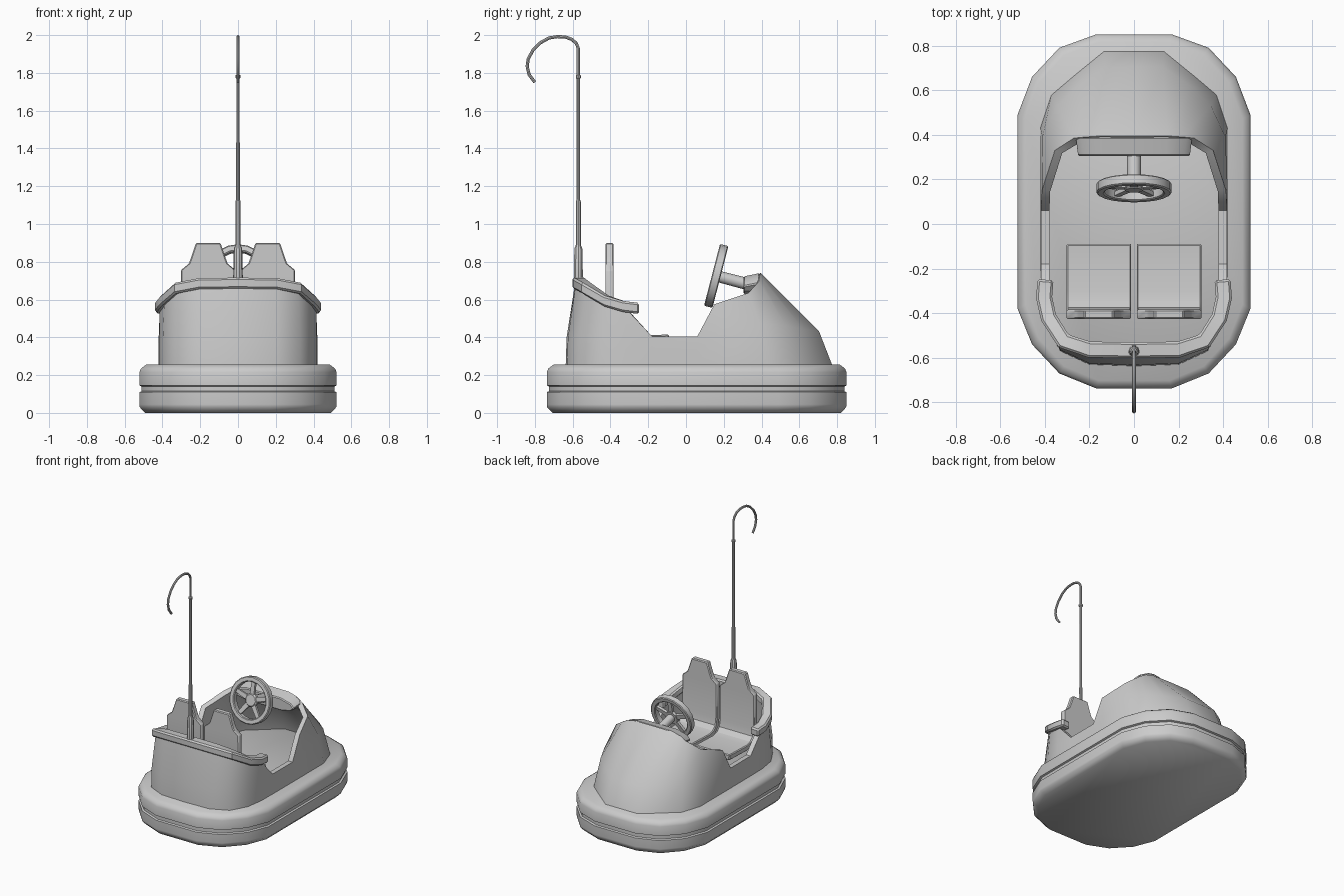
import bpy, bmesh, math
from mathutils import Vector, Matrix

if "Cube" in bpy.data.objects:
    bpy.data.objects.remove(bpy.data.objects["Cube"])


def finish(name, bm, angle=30, bevel=0, solid=0):
    me = bpy.data.meshes.new(name)
    bm.to_mesh(me)
    bm.free()
    ob = bpy.data.objects.new(name, me)
    bpy.context.collection.objects.link(ob)
    if solid:
        m = ob.modifiers.new("thickness", 'SOLIDIFY')
        m.thickness, m.offset = solid, -1
    if bevel:
        m = ob.modifiers.new("bevel", 'BEVEL')
        m.width, m.segments, m.limit_method = bevel, 1, 'ANGLE'
        m.angle_limit = math.radians(40)
    bpy.ops.object.select_all(action='DESELECT')
    bpy.context.view_layer.objects.active = ob
    ob.select_set(True)
    bpy.ops.object.convert(target='MESH')
    bpy.ops.object.shade_smooth_by_angle(angle=math.radians(angle))
    return ob


def loft(name, rings, closed=True, caps=True, fix=True, **kw):
    bm = bmesh.new()
    vs = [[bm.verts.new(p) for p in r] for r in rings]
    n = len(rings[0])
    for a, b in zip(vs, vs[1:]):
        for i in range(n if closed else n - 1):
            j = (i + 1) % n
            bm.faces.new((a[i], a[j], b[j], b[i]))
    if caps:
        bm.faces.new(vs[0][::-1])
        bm.faces.new(vs[-1])
    if fix:
        bmesh.ops.remove_doubles(bm, verts=bm.verts, dist=1e-5)
        bmesh.ops.recalc_face_normals(bm, faces=bm.faces)
    return finish(name, bm, **kw)


def circle(r, z, n=12, c=(0, 0)):
    return [(c[0] + r * math.cos(2 * math.pi * i / n),
             c[1] + r * math.sin(2 * math.pi * i / n), z) for i in range(n)]


def mirror_x(half):
    """Continue a half outline on the other side of x = 0."""
    return half + [(-p[0], *p[1:]) for p in reversed(half) if p[0] > 1e-6]


# Rubber bumper: rounded outline with a groove around the middle
half = [(.17, -.737), (.335, -.67), (.457, -.54), (.522, -.38),
        (.522, .49), (.457, .66), (.335, .79), (.17, .85)]
outline = mirror_x(half)
rings = []
for d, z in [(.03, 0), (.002, .03), (0, .045), (0, .11), (.012, .115), (.012, .14),
             (0, .145), (0, .215), (.008, .235), (.035, .255)]:
    rings.append([(x * (1 - d / .52), .056 + (y - .056) * (1 - d / .794), z)
                  for x, y in outline])
loft("bumper", rings, angle=50)

# Body shell: columns of (base, middle, rim) points from the rear round to the nose
cols = [
    ((0, -.637, .25), (0, -.632, .40), (0, -.59, .67)),
    ((.20, -.63, .25), (.20, -.625, .40), (.20, -.585, .67)),
    ((.33, -.57, .25), (.33, -.565, .40), (.32, -.53, .65)),
    ((.397, -.45, .25), (.397, -.447, .40), (.39, -.43, .59)),
    ((.417, -.32, .25), (.417, -.32, .40), (.415, -.32, .555)),
    ((.419, -.18, .25), (.419, -.18, .34), (.417, -.18, .405)),
    ((.42, .06, .25), (.42, .06, .34), (.417, .06, .405)),
    ((.42, .16, .25), (.42, .16, .40), (.413, .15, .575)),
    ((.42, .43, .25), (.41, .39, .47), (.355, .33, .635)),
    ((.37, .58, .25), (.345, .53, .46), (.27, .385, .695)),
    ((.27, .665, .25), (.25, .62, .445), (.22, .39, .725)),
    ((.135, .775, .25), (.13, .705, .43), (.15, .395, .74)),
    ((0, .775, .25), (0, .705, .43), (0, .395, .742)),
]
rows = []
for k in range(3):
    h = [c[k] for c in cols]
    rows.append(h + [(-x, y, z) for x, y, z in reversed(h[1:-1])])
loft("body_shell", rows, caps=False, fix=False, solid=.038, angle=45)

# Dashboard under the front rim
dash = mirror_x([(.15, .722), (.235, .70), (.265, .67), (.235, .645), (.155, .63)])
back = [(x, .39, z + .018 if z > .66 else z) for x, z in dash]
loft("dashboard", [[(x * .96, .305, z) for x, z in dash], back], bevel=.006)

# Rail around the rear rim
half = [(.397, -.25, .553), (.403, -.33, .563), (.383, -.42, .592),
        (.315, -.525, .66), (.2, -.563, .685), (0, -.566, .687)]
path = [Vector(p) for p in mirror_x(half)]
rings = []
for i, p in enumerate(path):
    t = path[min(i + 1, len(path) - 1)] - path[max(i - 1, 0)]
    side = Vector((-t.y, t.x, 0)).normalized() * .036
    up = Vector((0, 0, .029))
    rings.append([p + side + up, p - side + up, p - side - up, p + side - up])
loft("rear_rail", rings, bevel=.01)

# Two bucket seats: (y, z, half width) along the seat curve, thickened behind
curve = [(-.09, .415, .145), (-.30, .408, .145), (-.345, .418, .145), (-.375, .447, .145),
         (-.384, .50, .145), (-.384, .755, .145), (-.384, .79, .103), (-.384, .825, .09),
         (-.384, .90, .065)]
for s, name in ((-1, "left_seat"), (1, "right_seat")):
    loft(name, [[(s * .1575 + w, y, z), (s * .1575 - w, y, z)] for y, z, w in curve],
         closed=False, caps=False, fix=False, solid=.042, bevel=.006)

# Steering wheel, tilted towards the driver
tilt = Matrix.Translation((0, .16, .725)) @ Matrix.Rotation(math.radians(75.5), 4, 'X')
n = 20
sect = [(.169, -.018), (.169, .018), (.163, .023), (.138, .023),
        (.132, .018), (.132, -.018), (.138, -.023), (.163, -.023)]
rings = [[(r * math.cos(a), r * math.sin(a), z) for r, z in sect]
         for a in [2 * math.pi * i / n for i in range(n)]]
parts = [loft("steering_rim", rings + rings[:1], caps=False)]
parts.append(loft("steering_hub", [circle(.05, -.02), circle(.05, .0), circle(.04, .01)]))
parts.append(loft("steering_column", [circle(.032, -.18), circle(.03, -.01)]))
for k in range(5):
    a = math.pi / 2 + k * 2 * math.pi / 5
    u, v = Vector((math.cos(a), math.sin(a), 0)), Vector((-math.sin(a), math.cos(a), 0))
    rings = []
    for r, w, z in ((.03, .018, -.006), (.14, .014, 0)):
        rings.append([u * r + v * w * i + Vector((0, 0, z + .01 * j))
                      for i, j in ((-1, -1), (1, -1), (1, 1), (-1, 1))])
    parts.append(loft("steering_spoke_%d" % (k + 1), rings))
for p in parts:
    p.matrix_world = tilt

# Power pole with stepped base and collar
prof = [(.026, .68), (.025, .74), (.022, .87), (.014, .89), (.0135, 1.12), (.0095, 1.13),
        (.009, 1.77), (.014, 1.773), (.014, 1.787), (.009, 1.79)]
loft("power_pole", [circle(r, z, 10, (0, -.57)) for r, z in prof])

# Hooked contact rod on top
pts = [(-.57, 1.78), (-.57, 1.93), (-.581, 1.957), (-.605, 1.978), (-.64, 1.99), (-.68, 1.992),
       (-.725, 1.985), (-.77, 1.96), (-.81, 1.92), (-.835, 1.875), (-.841, 1.835),
       (-.83, 1.79), (-.80, 1.75)]
pts = [Vector((0, y, z)) for y, z in pts]
rings = []
for i, p in enumerate(pts):
    t = (pts[min(i + 1, len(pts) - 1)] - pts[max(i - 1, 0)]).normalized()
    side = t.cross(Vector((1, 0, 0)))
    rings.append([p + .0085 * (side * math.sin(a) + Vector((math.cos(a), 0, 0)))
                  for a in [math.pi * k / 4 for k in range(8)]])
loft("contact_hook", rings, angle=40)
